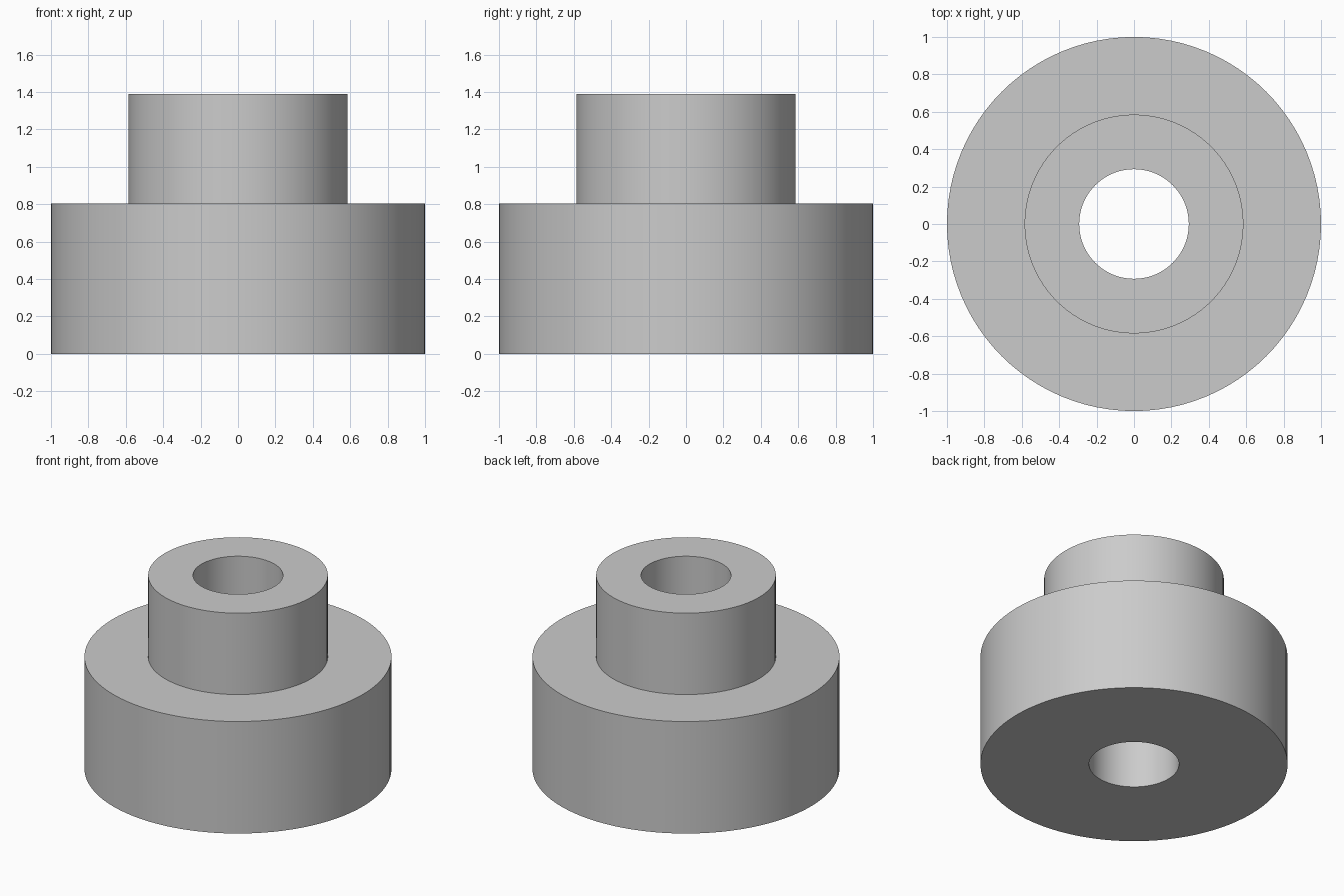
import bpy
import bmesh
import math

SEGMENTS = 96
BASE_R, HUB_R, BORE_R = 1.0, 0.585, 0.293
BASE_H, TOTAL_H = 0.805, 1.39

cube = bpy.data.objects.get("Cube")
if cube:
    bpy.data.objects.remove(cube, do_unlink=True)

# Plain grey material
grey = bpy.data.materials.new("plain_grey")
grey.use_nodes = True
colour = (0.6, 0.6, 0.6, 1.0)
grey.diffuse_color = colour
grey.node_tree.nodes["Principled BSDF"].inputs["Base Color"].default_value = colour

# Closed half section: bore, base wall, shoulder, hub wall, top rim
section = [
    (BORE_R, 0), (BASE_R, 0), (BASE_R, BASE_H),
    (HUB_R, BASE_H), (HUB_R, TOTAL_H), (BORE_R, TOTAL_H),
]

# Revolve the section around the z axis
bm = bmesh.new()
verts = [bm.verts.new((r, 0, z)) for r, z in section]
edges = [bm.edges.new((v, verts[(i + 1) % len(verts)])) for i, v in enumerate(verts)]
bmesh.ops.spin(bm, geom=verts + edges, cent=(0, 0, 0), axis=(0, 0, 1),
               angle=math.tau, steps=SEGMENTS, use_merge=True)
bmesh.ops.remove_doubles(bm, verts=bm.verts, dist=0.0001)
bmesh.ops.recalc_face_normals(bm, faces=bm.faces)

mesh = bpy.data.meshes.new("stepped_bushing")
bm.to_mesh(mesh)
bm.free()
mesh.materials.append(grey)
bushing = bpy.data.objects.new("stepped_bushing", mesh)
bpy.context.collection.objects.link(bushing)

# Smooth round walls with sharp rims
bpy.ops.object.select_all(action="DESELECT")
bushing.select_set(True)
bpy.context.view_layer.objects.active = bushing
bpy.ops.object.shade_smooth_by_angle(angle=math.radians(30))
